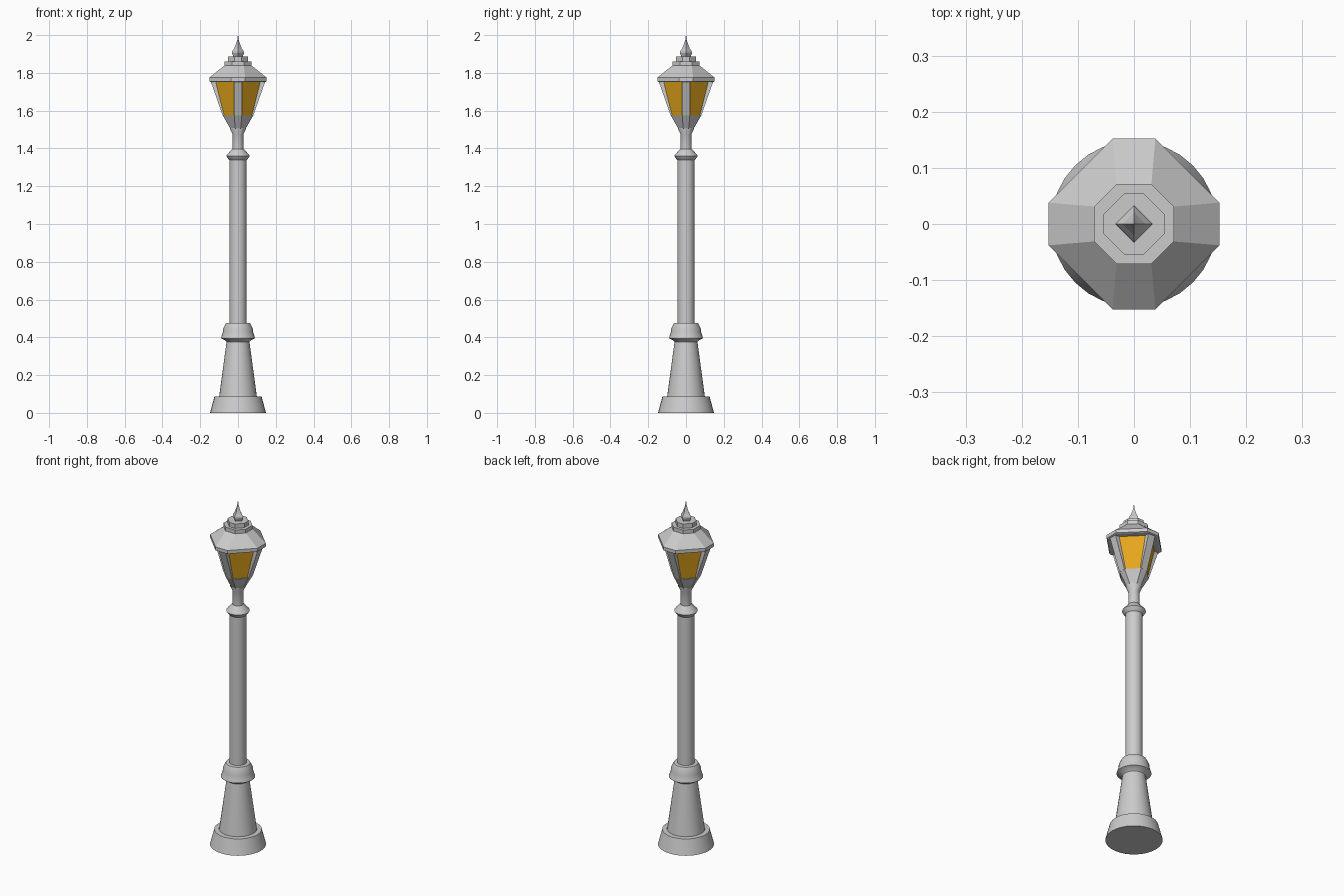
import bpy, bmesh, math

if "Cube" in bpy.data.objects:
    bpy.data.objects.remove(bpy.data.objects["Cube"])


def finish(name, bm, mat=None):
    bmesh.ops.recalc_face_normals(bm, faces=bm.faces[:])
    me = bpy.data.meshes.new(name)
    bm.to_mesh(me)
    bm.free()
    ob = bpy.data.objects.new(name, me)
    bpy.context.collection.objects.link(ob)
    if mat:
        me.materials.append(mat)
    return ob


def loft(name, rings, mat=None):
    """Skin a stack of closed rings and cap both ends."""
    bm = bmesh.new()
    loops = [[bm.verts.new(p) for p in ring] for ring in rings]
    n = len(loops[0])
    for a, b in zip(loops, loops[1:]):
        for i in range(n):
            j = (i + 1) % n
            bm.faces.new((a[i], a[j], b[j], b[i]))
    bm.faces.new(loops[0][::-1])
    bm.faces.new(loops[-1])
    return finish(name, bm, mat)


def circle(r, z, n):
    return [(r * math.cos(2 * math.pi * i / n), r * math.sin(2 * math.pi * i / n), z)
            for i in range(n)]


def octagon(r, h, z):
    """Octagon with flats of half width h facing the four axes."""
    return [(r, -h, z), (r, h, z), (h, r, z), (-h, r, z),
            (-r, h, z), (-r, -h, z), (-h, -r, z), (h, -r, z)]


def turned(name, profile, n=32):
    ob = loft(name, [circle(r, z, n) for r, z in profile])
    bpy.ops.object.select_all(action='DESELECT')
    bpy.context.view_layer.objects.active = ob
    ob.select_set(True)
    bpy.ops.object.shade_smooth_by_angle(angle=math.radians(30))
    return ob


# Round post, from the foot up
turned("foot", [(.148, 0), (.125, .087), (.100, .088)])
turned("pedestal", [(.100, .085), (.060, .38)])
turned("pedestal_collar", [(.060, .376), (.068, .385), (.090, .395), (.086, .41),
                           (.079, .43), (.079, .445), (.064, .475), (.045, .477)])
turned("pole", [(.045, .47), (.045, 1.345)])
turned("pole_collar", [(.045, 1.338), (.052, 1.345), (.062, 1.36), (.058, 1.367),
                       (.030, 1.398)])
turned("neck", [(.029, 1.39), (.029, 1.475), (.042, 1.503), (.042, 1.508), (.034, 1.512)])

# Lantern
amber = bpy.data.materials.new("amber_glass")
amber.diffuse_color = (.8, .39, .012, 1)
amber.use_nodes = True
amber.node_tree.nodes["Principled BSDF"].inputs["Base Color"].default_value = amber.diffuse_color

loft("lantern_cup", [octagon(.032, .013, 1.49), octagon(.081, .02, 1.575)])
loft("lantern_glass", [octagon(.073, .02, 1.574), octagon(.121, .02, 1.757)], amber)
for i in range(4):
    post = loft("lantern_post", [
        [(.05, -.02, 1.574), (.081, -.02, 1.574), (.081, .02, 1.574), (.05, .02, 1.574)],
        [(.10, -.022, 1.757), (.145, -.022, 1.757), (.145, .022, 1.757), (.10, .022, 1.757)]])
    post.rotation_euler.z = i * math.pi / 2

# Roof, stepped cap and four-sided finial
loft("roof", [octagon(.145, .035, 1.752), octagon(.152, .038, 1.755),
              octagon(.152, .038, 1.775), octagon(.070, .031, 1.84)])
loft("lower_cap", [octagon(.071, .031, 1.838), octagon(.071, .031, 1.861)])
loft("upper_cap", [octagon(.054, .018, 1.86), octagon(.054, .018, 1.886)])
loft("finial", [circle(r, z, 4) for r, z in
                [(.024, 1.885), (.033, 1.905), (.032, 1.912), (.020, 1.93),
                 (.010, 1.955), (.004, 1.975), (.0005, 2.0)]])
